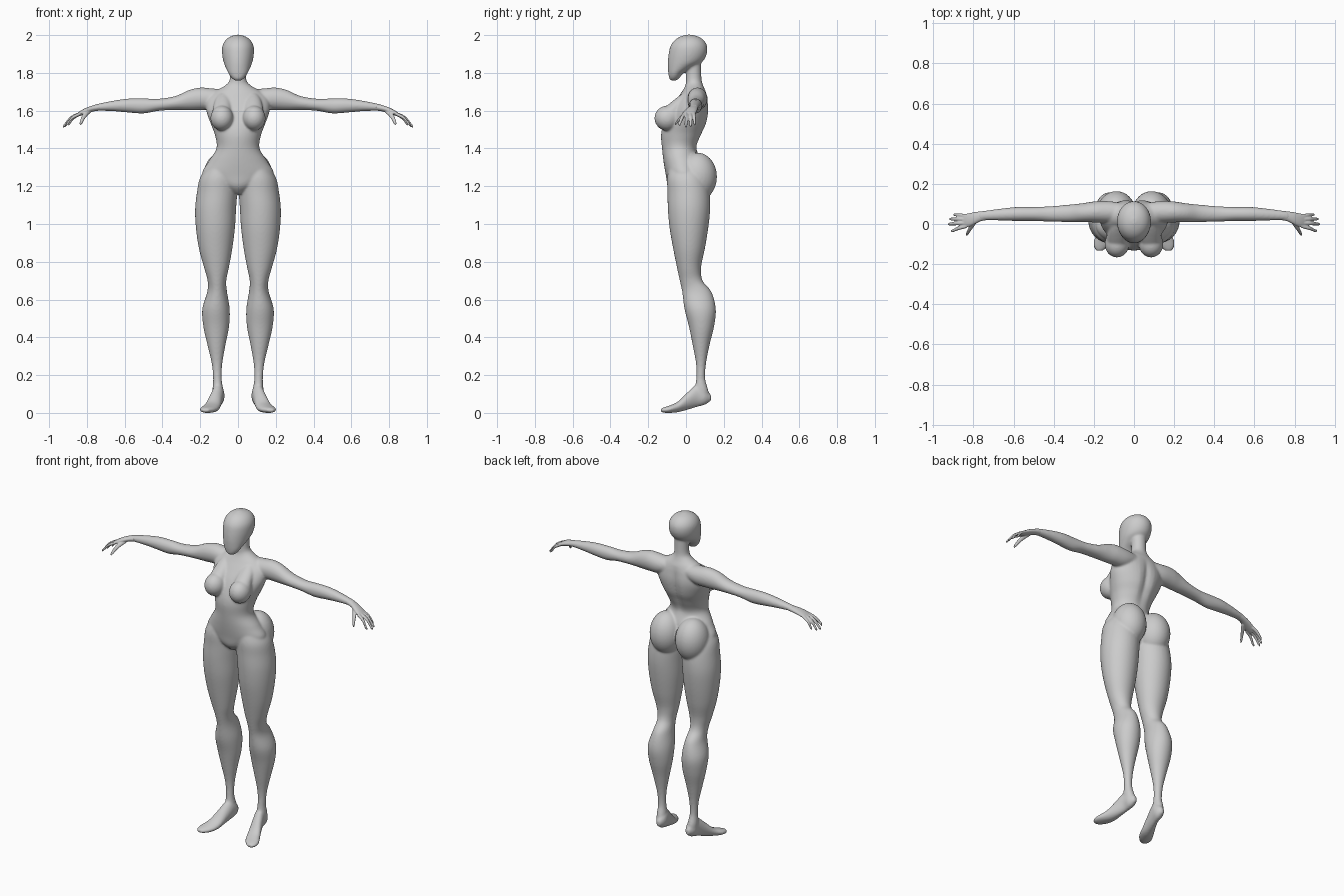
import bpy, bmesh, math
from mathutils import Vector

skin = bpy.data.materials.new("plain_grey")
skin.diffuse_color = (0.6, 0.6, 0.6, 1)
SIDES = 40


def spline(rows, steps=5):
    """Catmull-Rom smoothing between cross-section rows."""
    out = []
    for i in range(len(rows) - 1):
        p = [rows[max(i - 1, 0)], rows[i], rows[i + 1], rows[min(i + 2, len(rows) - 1)]]
        for s in range(steps):
            t = s / steps
            out.append([0.5 * (2 * b + (c - a) * t + (2 * a - 5 * b + 4 * c - d) * t * t
                               + (3 * b - a - 3 * c + d) * t ** 3) for a, b, c, d in zip(*p)])
    return out + [list(rows[-1])]


def loft(bm, axis, rows, side=1, groove=0.0):
    """Rows: position on axis, then two centres and two radii across it."""
    rings = []
    for pos, c1, c2, r1, r2 in spline(rows):
        ring = []
        for k in range(SIDES):
            a = math.tau * k / SIDES
            u, v = c1 + max(r1, .002) * math.cos(a), c2 + max(r2, .002) * math.sin(a)
            p = {"x": (pos, u, v), "y": (u, pos, v), "z": (u, v, pos)}[axis]
            x, y, z = p
            if groove and math.sin(a) > 0 and 1.38 < z < 1.7:   # spine furrow
                y -= groove * math.exp(-(x / .025) ** 2) * math.sin((z - 1.38) / .32 * math.pi)
            ring.append(bm.verts.new((x * side, y, z)))
        rings.append(ring)
    for a, b in zip(rings, rings[1:]):
        for k in range(SIDES):
            n = (k + 1) % SIDES
            bm.faces.new((a[k], a[n], b[n], b[k]))
    bm.faces.new(rings[0])
    bm.faces.new(rings[-1])


def spans(rows):
    """Turn z, x0, x1, y0, y1 extents into centres and radii."""
    return [(z, (a + b) / 2, (c + d) / 2, (b - a) / 2, (d - c) / 2) for z, a, b, c, d in rows]


def ball(bm, centre, radii, side=1):
    c = Vector((centre[0] * side, centre[1], centre[2]))
    for v in bmesh.ops.create_uvsphere(bm, u_segments=32, v_segments=20, radius=1)["verts"]:
        v.co = c + Vector(v.co[i] * radii[i] for i in range(3))


def finish(bm, name, voxel, smooth):
    """Fuse the overlapping volumes into one soft skin."""
    bmesh.ops.recalc_face_normals(bm, faces=bm.faces)
    me = bpy.data.meshes.new(name)
    bm.to_mesh(me)
    bm.free()
    ob = bpy.data.objects.new(name, me)
    bpy.context.collection.objects.link(ob)
    me.materials.append(skin)
    bpy.context.view_layer.objects.active = ob
    ob.select_set(True)
    m = ob.modifiers.new("fuse", "REMESH")
    m.mode, m.voxel_size, m.use_smooth_shade = "VOXEL", voxel, True
    s = ob.modifiers.new("soften", "SMOOTH")
    s.factor, s.iterations = 0.5, smooth
    for mod in ("fuse", "soften"):
        bpy.ops.object.modifier_apply(modifier=mod)
    bpy.ops.object.shade_smooth()
    ob.select_set(False)


body = bmesh.new()

# Torso and neck
loft(body, "z", spans([
    (1.16, -.03, .03, -.06, .05), (1.20, -.10, .10, -.095, .07), (1.26, -.188, .188, -.107, .09),
    (1.33, -.157, .157, -.119, .08), (1.40, -.114, .114, -.127, .058), (1.47, -.122, .122, -.132, .085),
    (1.53, -.144, .144, -.12, .112), (1.60, -.168, .168, -.09, .123), (1.66, -.165, .165, -.05, .116),
    (1.70, -.125, .125, -.022, .105), (1.735, -.066, .066, -.003, .09), (1.77, -.043, .043, .0, .082),
    (1.86, -.043, .043, .0, .08)]), groove=.018)

# Head
loft(body, "z", spans([
    (1.760, -.018, .018, -.082, -.05), (1.775, -.036, .036, -.09, -.033), (1.80, -.052, .052, -.094, -.012),
    (1.83, -.066, .066, -.096, .04), (1.86, -.077, .077, -.096, .088), (1.90, -.084, .084, -.092, .110),
    (1.94, -.083, .083, -.083, .112), (1.97, -.069, .069, -.063, .097), (1.99, -.045, .045, -.035, .07),
    (2.002, -.012, .012, .0, .03)]))

for side in (1, -1):
    # Breast with its slope up to the collar
    ball(body, (.085, -.1, 1.56), (.061, .067, .066), side)
    loft(body, "z", [(1.56, .085, -.09, .058, .062), (1.61, .083, -.065, .05, .052),
                     (1.66, .08, -.025, .04, .035), (1.69, .08, .0, .02, .02)], side)
    # Buttock
    ball(body, (.088, .06, 1.25), (.096, .104, .128), side)
    # Leg
    loft(body, "z", spans([
        (1.30, .02, .168, -.09, .09), (1.24, .006, .203, -.1, .11), (1.17, .004, .217, -.098, .125),
        (1.08, .010, .227, -.096, .128), (.98, .016, .223, -.087, .118), (.87, .03, .207, -.068, .10),
        (.77, .048, .18, -.048, .08), (.70, .062, .161, -.033, .088), (.64, .058, .163, -.02, .135),
        (.55, .044, .189, -.008, .158), (.46, .047, .184, .015, .149), (.36, .066, .162, .035, .125),
        (.26, .083, .139, .053, .106), (.18, .086, .132, .054, .102), (.12, .078, .135, .045, .118),
        (.07, .078, .13, .055, .122)]), side)
    # Foot with raised heel
    loft(body, "y", [
        (.132, .1, .08, .012, .016), (.10, .102, .088, .03, .045), (.06, .106, .092, .032, .06),
        (.01, .12, .064, .036, .047), (-.04, .137, .033, .043, .029), (-.08, .154, .021, .046, .021),
        (-.11, .165, .016, .037, .016), (-.133, .172, .014, .018, .009)], side)
    # Shoulder and arm
    loft(body, "x", [
        (.05, .058, 1.67, .045, .04), (.13, .06, 1.662, .054, .055), (.20, .06, 1.663, .052, .059),
        (.26, .056, 1.656, .047, .053), (.33, .053, 1.641, .043, .037), (.42, .05, 1.631, .038, .032),
        (.50, .05, 1.625, .036, .040), (.58, .05, 1.627, .035, .037), (.66, .047, 1.625, .030, .028),
        (.75, .042, 1.617, .023, .0175), (.775, .036, 1.61, .024, .0165)], side)

finish(body, "body", .0055, 12)

# Hands: palm, four fingers and thumb
fingers = [(.040, .046, .900, 1.526), (.024, .025, .920, 1.517),
           (.006, .0, .927, 1.515), (-.010, -.033, .912, 1.524)]
for side, name in ((1, "left_hand"), (-1, "right_hand")):
    hand = bmesh.new()
    loft(hand, "x", [(.73, .043, 1.619, .023, .018), (.765, .038, 1.612, .025, .0165),
                     (.80, .027, 1.601, .031, .016), (.83, .018, 1.588, .034, .0135),
                     (.855, .015, 1.575, .031, .009)], side)
    for y0, y1, tip, z1 in fingers:
        mid = (.84 + tip) / 2
        loft(hand, "x", [(.835, y0, 1.584, .010, .010), (mid, (y0 + y1) / 2, 1.563, .0095, .0095),
                         (tip - .01, y1, z1 + .01, .0075, .009), (tip, y1, z1, .004, .006)], side)
    loft(hand, "y", [(.02, .79, 1.598, .014, .012), (-.01, .808, 1.58, .013, .012),
                     (-.035, .823, 1.556, .0095, .011), (-.05, .831, 1.537, .008, .009),
                     (-.058, .835, 1.528, .004, .005)], side)
    finish(hand, name, .003, 4)
